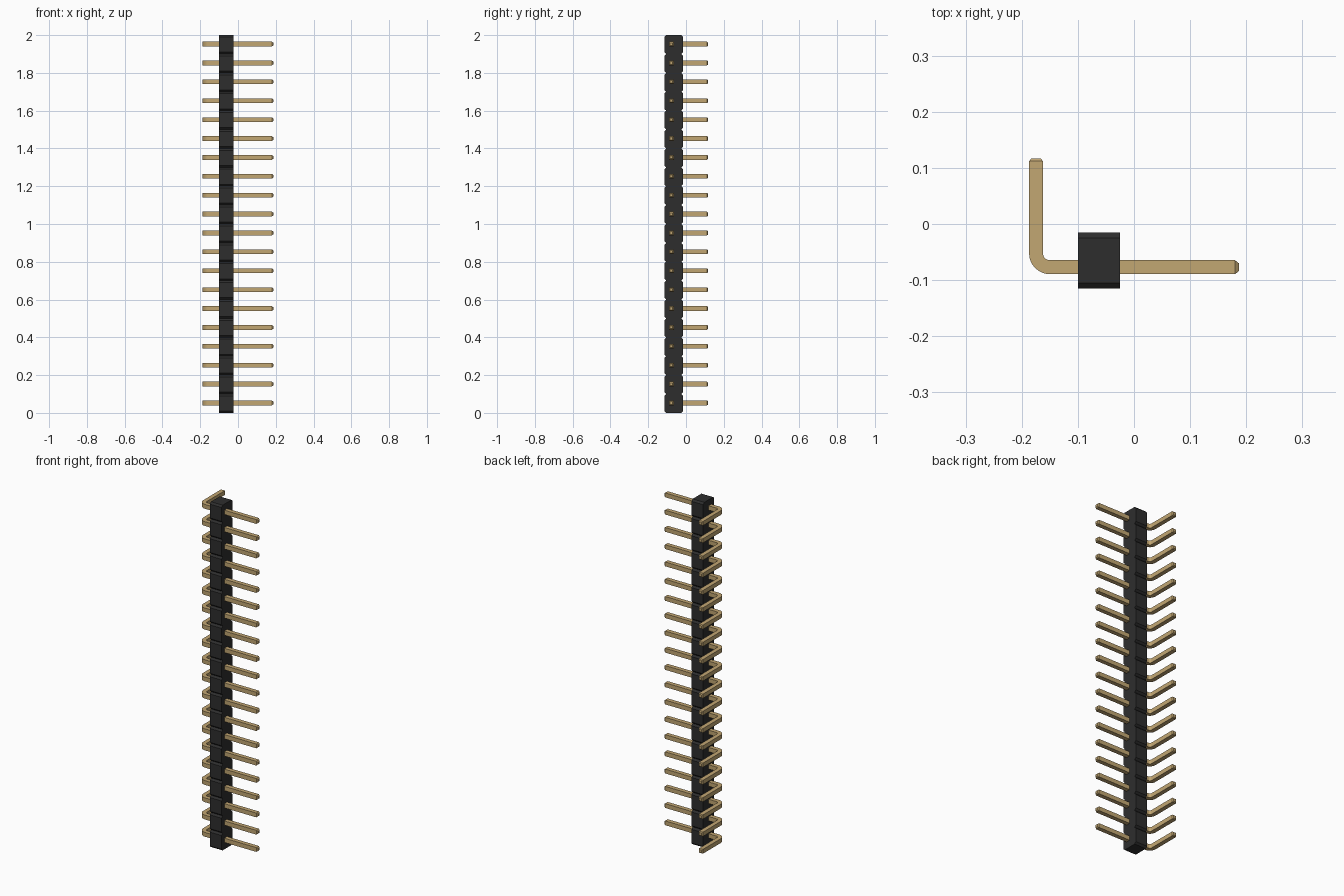
import bpy, bmesh, math
from mathutils import Vector

cube = bpy.data.objects.get("Cube")
if cube:
    bpy.data.objects.remove(cube, do_unlink=True)

COUNT, PITCH = 20, 0.1


def make_material(name, rgb):
    mat = bpy.data.materials.new(name)
    mat.use_nodes = True
    mat.diffuse_color = (*rgb, 1)
    bsdf = next(n for n in mat.node_tree.nodes if n.type == 'BSDF_PRINCIPLED')
    bsdf.inputs["Base Color"].default_value = (*rgb, 1)
    return mat


def make_object(name, bm, mat):
    bmesh.ops.recalc_face_normals(bm, faces=bm.faces)
    mesh = bpy.data.meshes.new(name)
    bm.to_mesh(mesh)
    bm.free()
    mesh.materials.append(mat)
    obj = bpy.data.objects.new(name, mesh)
    bpy.context.collection.objects.link(obj)
    return obj


black = make_material("black plastic", (0.027, 0.027, 0.027))
gold = make_material("gold metal", (0.54, 0.385, 0.17))

# Housing: notched strip outline in the yz plane, extruded along x
X0, X1 = -0.1, -0.025
FRONT, BACK, CHAMFER = -0.115, -0.015, 0.01


def notched_side(outer, inset):
    side = []
    for i in range(COUNT):
        z = i * PITCH
        side += [(inset, z), (outer, z + CHAMFER), (outer, z + PITCH - CHAMFER)]
    return side + [(inset, COUNT * PITCH)]


outline = notched_side(FRONT, FRONT + CHAMFER)
outline += reversed(notched_side(BACK, BACK - CHAMFER))
bm = bmesh.new()
cap = bm.faces.new([bm.verts.new((X0, y, z)) for y, z in outline])
new = bmesh.ops.extrude_face_region(bm, geom=[cap], use_keep_orig=True)["geom"]
bmesh.ops.translate(bm, vec=(X1 - X0, 0, 0),
                    verts=[g for g in new if isinstance(g, bmesh.types.BMVert)])
make_object("housing", bm, black)

# Pin: square section swept round a right-angle bend, with tapered tips
HALF, BEND = 0.0124, 0.0248
PIN_X, PIN_Y, PIN_Z = -0.1746, -0.077, 0.0525
STEPS = 8
centre = Vector((PIN_X + BEND, PIN_Y + BEND))
# Each station: centre point, outward direction across the pin, scale
stations = [(Vector((0.187, PIN_Y)), Vector((0, -1)), 0.55),
            (Vector((0.18, PIN_Y)), Vector((0, -1)), 1)]
for i in range(STEPS + 1):
    a = -math.pi / 2 - math.pi / 2 * i / STEPS
    out = Vector((math.cos(a), math.sin(a)))
    stations.append((centre + out * BEND, out, 1))
stations += [(Vector((PIN_X, 0.112)), Vector((-1, 0)), 1),
             (Vector((PIN_X, 0.117)), Vector((-1, 0)), 0.65)]

bm = bmesh.new()
rings = []
for point, out, scale in stations:
    h = HALF * scale
    ring = []
    for across, up in ((-1, -1), (1, -1), (1, 1), (-1, 1)):
        p = point + out * across * h
        ring.append(bm.verts.new((p.x, p.y, up * h)))
    rings.append(ring)
for a, b in zip(rings, rings[1:]):
    for j in range(4):
        k = (j + 1) % 4
        bm.faces.new((a[j], a[k], b[k], b[j]))
bm.faces.new(rings[0])
bm.faces.new(rings[-1])
pins = make_object("pins", bm, gold)
pins.location.z = PIN_Z

# Smooth the bend only, keeping the square edges sharp
bpy.context.view_layer.objects.active = pins
pins.select_set(True)
bpy.ops.object.shade_smooth_by_angle(angle=math.radians(20))

# Repeat the pin along the strip
array = pins.modifiers.new("row", 'ARRAY')
array.count = COUNT
array.use_relative_offset = False
array.use_constant_offset = True
array.constant_offset_displace = (0, 0, PITCH)
